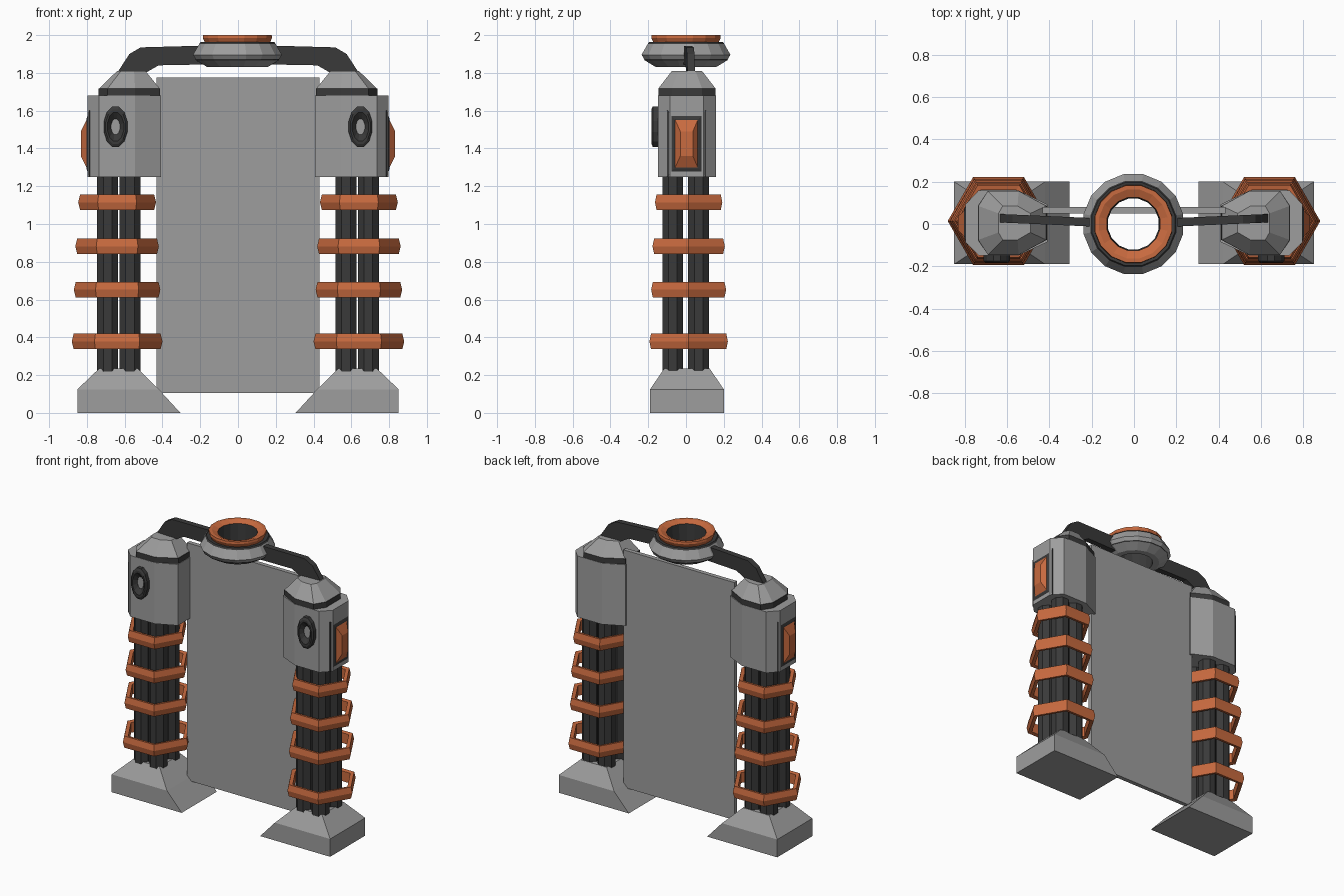
import bpy, bmesh, math

if "Cube" in bpy.data.objects:
    bpy.data.objects.remove(bpy.data.objects["Cube"])


def material(name, r, g, b):
    m = bpy.data.materials.new(name)
    m.diffuse_color = (r, g, b, 1)
    m.use_nodes = True
    m.node_tree.nodes["Principled BSDF"].inputs["Base Color"].default_value = m.diffuse_color
    return m


GREY = material("stone grey", 0.34, 0.34, 0.34)
DARK = material("dark metal", 0.042, 0.042, 0.042)
ORANGE = material("copper orange", 0.58, 0.145, 0.05)


def finish(name, bm, mats, mirror):
    bmesh.ops.recalc_face_normals(bm, faces=bm.faces)
    me = bpy.data.meshes.new(name)
    bm.to_mesh(me)
    bm.free()
    for m in mats:
        me.materials.append(m)
    ob = bpy.data.objects.new(name, me)
    bpy.context.collection.objects.link(ob)
    if mirror:
        ob.modifiers.new("mirror", 'MIRROR').use_mirror_merge = False
    return ob


def loft(name, sections, mat, mirror=True, closed=False, mats=None):
    """Skin a list of equal-length 3D loops; closed joins last to first, otherwise ends are capped.
    mats gives one material index per strip."""
    bm = bmesh.new()
    loops = [[bm.verts.new(p) for p in s] for s in sections]
    n = len(loops[0])
    for k in range(len(loops) if closed else len(loops) - 1):
        a, b = loops[k], loops[(k + 1) % len(loops)]
        for i in range(n):
            j = (i + 1) % n
            f = bm.faces.new((a[i], a[j], b[j], b[i]))
            f.material_index = mats[k] if mats else 0
    if not closed:
        bm.faces.new(loops[0])
        bm.faces.new(loops[-1])
    return finish(name, bm, mat if isinstance(mat, list) else [mat], mirror)


def rect(x0, x1, y0, y1, z):
    return [(x0, y0, z), (x1, y0, z), (x1, y1, z), (x0, y1, z)]


def side_rect(x, y0, y1, z0, z1):
    return [(x, y0, z0), (x, y1, z0), (x, y1, z1), (x, y0, z1)]


def circle(cx, cy, r, z, n, turn=0.0):
    return [(cx + r * math.cos(math.tau * (i + turn) / n),
             cy + r * math.sin(math.tau * (i + turn) / n), z) for i in range(n)]


# Sloped feet
loft("foot", [rect(.305, .85, -.19, .20, 0),
              rect(.42, .85, -.19, .20, .125),
              rect(.53, .735, -.115, .125, .235)], GREY)

# Bundle of four tubes per leg
for i, cx in enumerate((.572, .69)):
    for j, cy in enumerate((-.07, .067)):
        loft(f"tube_{i}{j}", [circle(cx, cy, .06, z, 8, .5) for z in (.22, 1.27)], DARK)

# Hexagonal bands, growing towards the ground
for k, (z, r) in enumerate(((1.115, .206), (.882, .221), (.652, .229), (.378, .24))):
    prof = ((r - .038, -.036), (r - .01, -.041), (r, 0), (r - .01, .041), (r - .038, .036))
    loft(f"leg_band_{k + 1}", [circle(.64, .014, pr, z + pz, 6) for pr, pz in prof],
         ORANGE, closed=True)


def plan(x_out, x_c, x_in, x_tip, y0, y1, y2, y3, z):
    """Eight-sided housing outline, tapered towards the inner side."""
    return [(x_out, y1, z), (x_c, y0, z), (x_in, y0, z), (x_tip, y1, z),
            (x_tip, y2, z), (x_in, y3, z), (x_c, y3, z), (x_out, y2, z)]


# Upper housing, trim line and roof
loft("housing", [plan(.797, .735, .545, .408, -.148, -.085, .092, .158, z)
                 for z in (1.25, 1.68)], GREY)
loft("housing_trim", [plan(.738, .69, .545, .412, -.146, -.075, .085, .156, z)
                      for z in (1.675, 1.718)], DARK)
loft("housing_roof", [plan(.735, .69, .545, .415, -.146, -.075, .085, .156, 1.718),
                      plan(.64, .62, .55, .49, -.075, -.04, .05, .085, 1.81)], GREY)

# Side socket with a raised copper block
loft("side_socket", [side_rect(.76, -.10, .105, 1.252, 1.60),
                     side_rect(.788, -.10, .105, 1.252, 1.60),
                     side_rect(.803, -.062, .067, 1.295, 1.555)], DARK)
loft("side_block", [side_rect(.78, -.057, .062, 1.30, 1.55),
                    side_rect(.803, -.057, .062, 1.30, 1.55),
                    side_rect(.832, -.03, .036, 1.36, 1.49)], ORANGE)


# Oval port on the housing front
def oval(s, y):
    return [(.648 + .064 * s * math.cos(math.tau * (i + .5) / 12), y,
             1.515 + .112 * s * math.sin(math.tau * (i + .5) / 12)) for i in range(12)]


loft("port_rim", [oval(1, -.14), oval(1, -.175), oval(.85, -.183),
                  oval(.7, -.183), oval(.38, -.158), oval(.38, -.14)], DARK, closed=True)
loft("port_centre", [oval(.42, -.14), oval(.42, -.157)], GREY)

# Bent arms from roof to collar
arm = ((.155, 1.945), (.515, 1.935), (.575, 1.90), (.64, 1.80),
       (.49, 1.80), (.42, 1.84), (.155, 1.845))
loft("arm", [[(x, .006 + .022 * (x - .15) / .5 + d, z) for x, z in arm]
             for d in (-.02, .02)], DARK)

# Central collar with copper mouth: strips coloured along the profile
collar = ((.122, 1.832, 0), (.165, 1.832, 0), (.225, 1.868, 1), (.226, 1.874, 0),
          (.24, 1.896, 0), (.207, 1.952, 1), (.20, 1.963, 1), (.175, 1.960, 2),
          (.187, 1.985, 2), (.185, 2.0, 2), (.165, 2.0, 2), (.128, 1.985, 1))
loft("collar", [circle(-.003, 0, r, z, 16, .5) for r, z, m in collar],
     [GREY, DARK, ORANGE], mirror=False, closed=True, mats=[m for r, z, m in collar])

# Back panel with clipped corners
x, c, z0, z1 = .432, .035, .105, 1.775
outline = ((-x + c, z0), (x - c, z0), (x, z0 + c), (x, z1), (-x, z1), (-x, z0 + c))
loft("panel", [[(px, y, pz) for px, pz in outline] for y in (.05, .08)], GREY, mirror=False)
